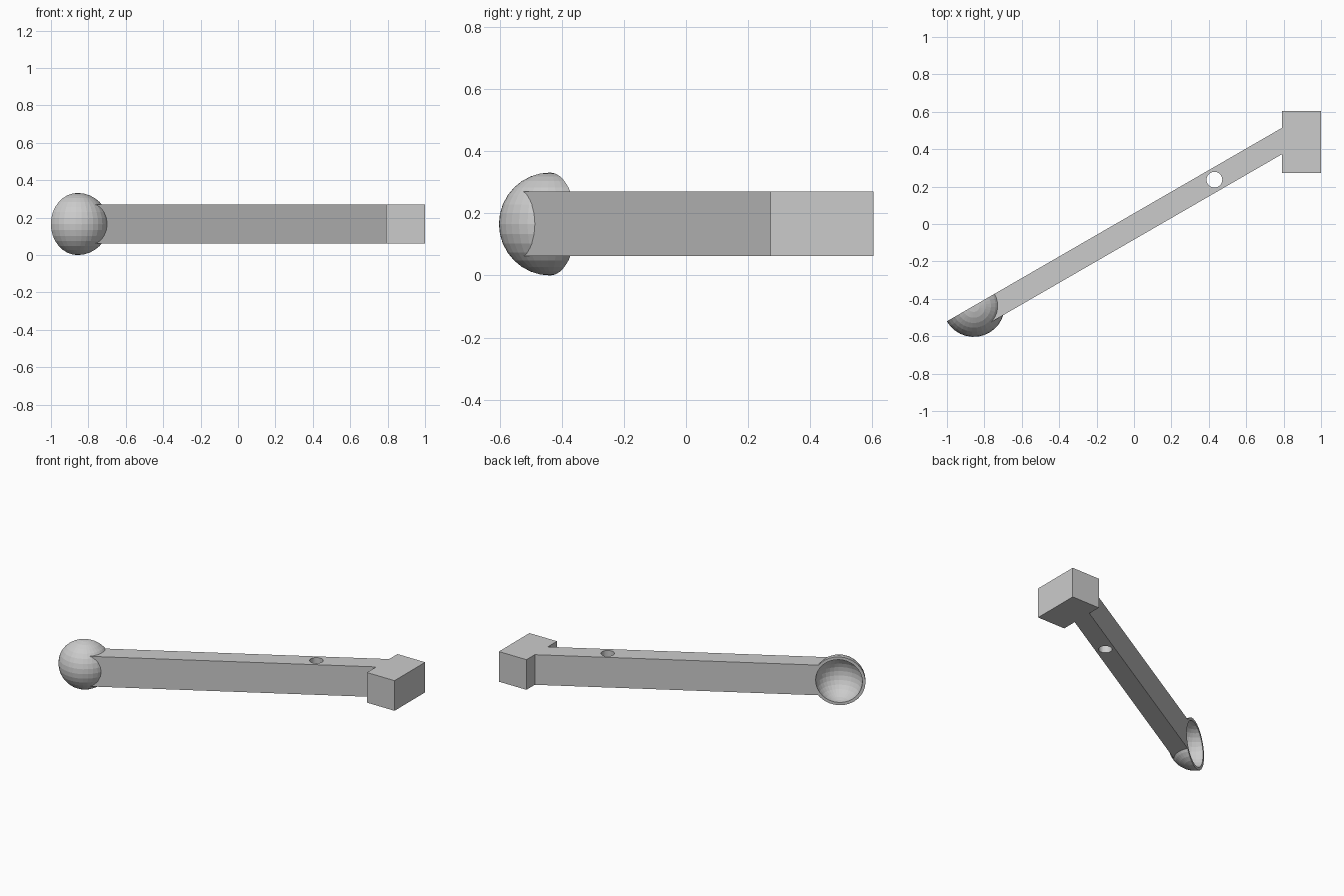
import bpy, bmesh
from math import radians, cos, sin, tan
from mathutils import Vector, Matrix

if "Cube" in bpy.data.objects:
    bpy.data.objects.remove(bpy.data.objects["Cube"])

ANG = radians(30)
U = Vector((cos(ANG), sin(ANG), 0))       # along the arm
N = Vector((-sin(ANG), cos(ANG), 0))      # direction the bowl opens
C = Vector((-0.857, -0.4375, 0.166))      # bowl centre
R_OUT, R_IN, WIDTH = 0.166, 0.147, 0.122
Z0, Z1 = 0.063, 0.27


def make(name, bm):
    bmesh.ops.recalc_face_normals(bm, faces=bm.faces)
    me = bpy.data.meshes.new(name)
    bm.to_mesh(me)
    bm.free()
    ob = bpy.data.objects.new(name, me)
    bpy.context.collection.objects.link(ob)
    return ob


def sphere(r, turn):
    bm = bmesh.new()
    bmesh.ops.create_uvsphere(bm, u_segments=32, v_segments=16, radius=r,
                              matrix=Matrix.Translation(C) @ Matrix.Rotation(turn, 4, 'Z'))
    return bm


def boolean(target, tool, op):
    tool.hide_render = True
    m = target.modifiers.new(op, 'BOOLEAN')
    m.operation, m.solver, m.object = op, 'EXACT', tool
    bpy.context.view_layer.objects.active = target
    bpy.ops.object.modifier_apply(modifier=m.name)
    bpy.data.objects.remove(tool)


# arm and end block: one outline seen from above, extruded upwards
start = C + U * 0.03
bx0, bx1, by0, by1 = 0.79, 1.0, 0.272, 0.604
top_y = C.y + (bx0 - C.x) * tan(ANG)
low_y = top_y - WIDTH / cos(ANG)
low_start = start - N * WIDTH
outline = [(start.x, start.y), (low_start.x, low_start.y), (bx0, low_y), (bx0, by0),
           (bx1, by0), (bx1, by1), (bx0, by1), (bx0, top_y)]
bm = bmesh.new()
face = bm.faces.new([bm.verts.new((x, y, Z0)) for x, y in outline])
ext = bmesh.ops.extrude_face_region(bm, geom=[face])["geom"]
bmesh.ops.translate(bm, vec=(0, 0, Z1 - Z0),
                    verts=[v for v in ext if isinstance(v, bmesh.types.BMVert)])
arm = make("throwing_arm", bm)

# half-sphere bowl, cut flush with the arm's back side
bm = sphere(R_OUT, ANG)
bmesh.ops.bisect_plane(bm, geom=bm.verts[:] + bm.edges[:] + bm.faces[:], dist=1e-5,
                       plane_co=C, plane_no=N, clear_outer=True)
bmesh.ops.holes_fill(bm, edges=[e for e in bm.edges if e.is_boundary], sides=0)
boolean(arm, make("bowl", bm), 'UNION')

# bowl hollow
boolean(arm, make("bowl_hollow", sphere(R_IN, ANG + radians(5.625))), 'DIFFERENCE')

# pivot hole through the arm
bm = bmesh.new()
bmesh.ops.create_cone(bm, cap_ends=True, segments=32, radius1=0.042, radius2=0.042, depth=1,
                      matrix=Matrix.Translation((0.43, 0.237, 0.166)))
boolean(arm, make("pivot_hole", bm), 'DIFFERENCE')
